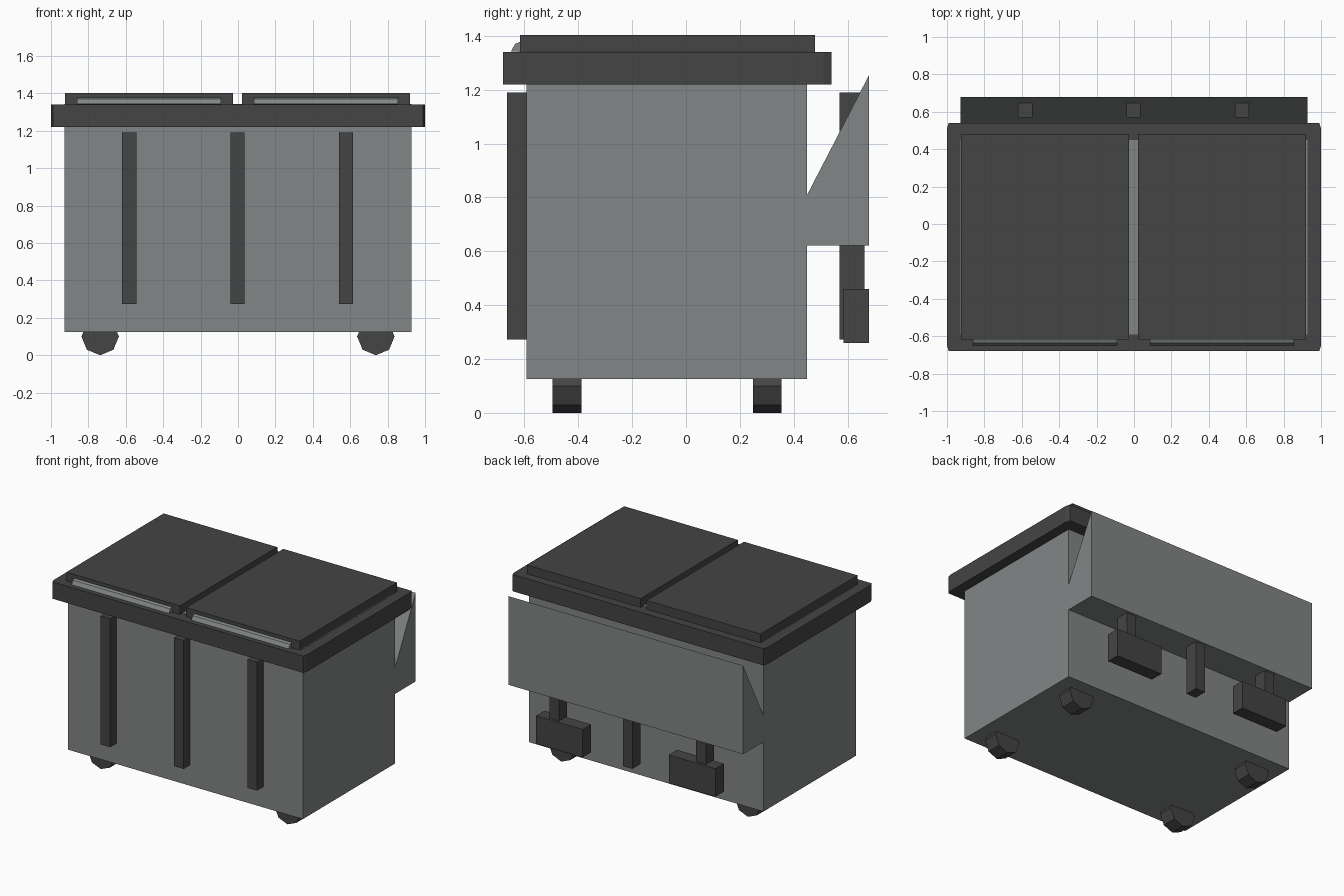
import bpy, bmesh, math

if "Cube" in bpy.data.objects:
    bpy.data.objects.remove(bpy.data.objects["Cube"])


def material(name, rgb):
    m = bpy.data.materials.new(name)
    m.diffuse_color = (*rgb, 1)
    m.use_nodes = True
    m.node_tree.nodes["Principled BSDF"].inputs["Base Color"].default_value = m.diffuse_color
    return m


GREY = material("grey metal", (0.225, 0.24, 0.24))
DARK = material("dark plastic", (0.058, 0.058, 0.058))


def prism(name, points, direction, mat):
    """Extrude a closed polygon along a direction vector."""
    bm = bmesh.new()
    face = bm.faces.new([bm.verts.new(p) for p in points])
    ext = bmesh.ops.extrude_face_region(bm, geom=[face])
    bmesh.ops.translate(bm, vec=direction,
                        verts=[v for v in ext["geom"] if isinstance(v, bmesh.types.BMVert)])
    bmesh.ops.recalc_face_normals(bm, faces=bm.faces)
    mesh = bpy.data.meshes.new(name)
    bm.to_mesh(mesh)
    bm.free()
    mesh.materials.append(mat)
    obj = bpy.data.objects.new(name, mesh)
    bpy.context.collection.objects.link(obj)
    return obj


def x_prism(name, profile, x0, x1, mat):
    return prism(name, [(x0, y, z) for y, z in profile], (x1 - x0, 0, 0), mat)


def box(name, x0, x1, y0, y1, z0, z1, mat):
    return x_prism(name, [(y0, z0), (y1, z0), (y1, z1), (y0, z1)], x0, x1, mat)


# Body with sloped rear hopper, one side profile
x_prism("body", [(-0.592, 0.125), (0.45, 0.125), (0.45, 0.622), (0.68, 0.622),
                 (0.68, 1.255), (0.45, 0.81), (0.45, 1.342), (-0.592, 1.342)],
        -0.927, 0.927, GREY)

# Rim with clipped corners
prism("rim", [(-0.99, -0.68, 1.22), (0.99, -0.68, 1.22), (1, -0.65, 1.22), (1, 0.51, 1.22),
              (0.99, 0.541, 1.22), (-0.99, 0.541, 1.22), (-1, 0.51, 1.22), (-1, -0.65, 1.22)],
      (0, 0, 0.12), DARK)

# Twin lids with front grips
grip = [(-0.61, 1.34), (-0.65, 1.343), (-0.635, 1.37), (-0.619, 1.377), (-0.61, 1.377)]
for side, x0, x1 in (("left", -0.924, -0.026), ("right", 0.022, 0.92)):
    box(side + "_lid", x0, x1, -0.617, 0.48, 1.34, 1.403, DARK)
    x_prism(side + "_lid_grip", grip, x0 + 0.064, x1 - 0.064, GREY)

# Vertical ribs on the front, struts on the back
for i, x in enumerate((-0.582, -0.002, 0.578)):
    box(f"front_rib_{i}", x - 0.038, x + 0.038, -0.665, -0.58, 0.273, 1.19, DARK)
    box(f"back_strut_{i}", x - 0.038, x + 0.038, 0.57, 0.662, 0.273, 1.19, DARK)

for s, side in ((-1, "left"), (1, "right")):
    # Rear bumper blocks
    a, b = sorted((s * 0.34, s * 0.708))
    box(side + "_rear_block", a, b, 0.585, 0.68, 0.26, 0.46, DARK)
    # Eight-sided wheels
    for end, y in (("front", -0.495), ("back", 0.248)):
        ring = [(s * 0.737 + 0.1 * math.cos(k * math.pi / 4), y,
                 0.1 + 0.1 * math.sin(k * math.pi / 4)) for k in range(8)]
        prism(f"{end}_{side}_wheel", ring, (0, 0.106, 0), DARK)
